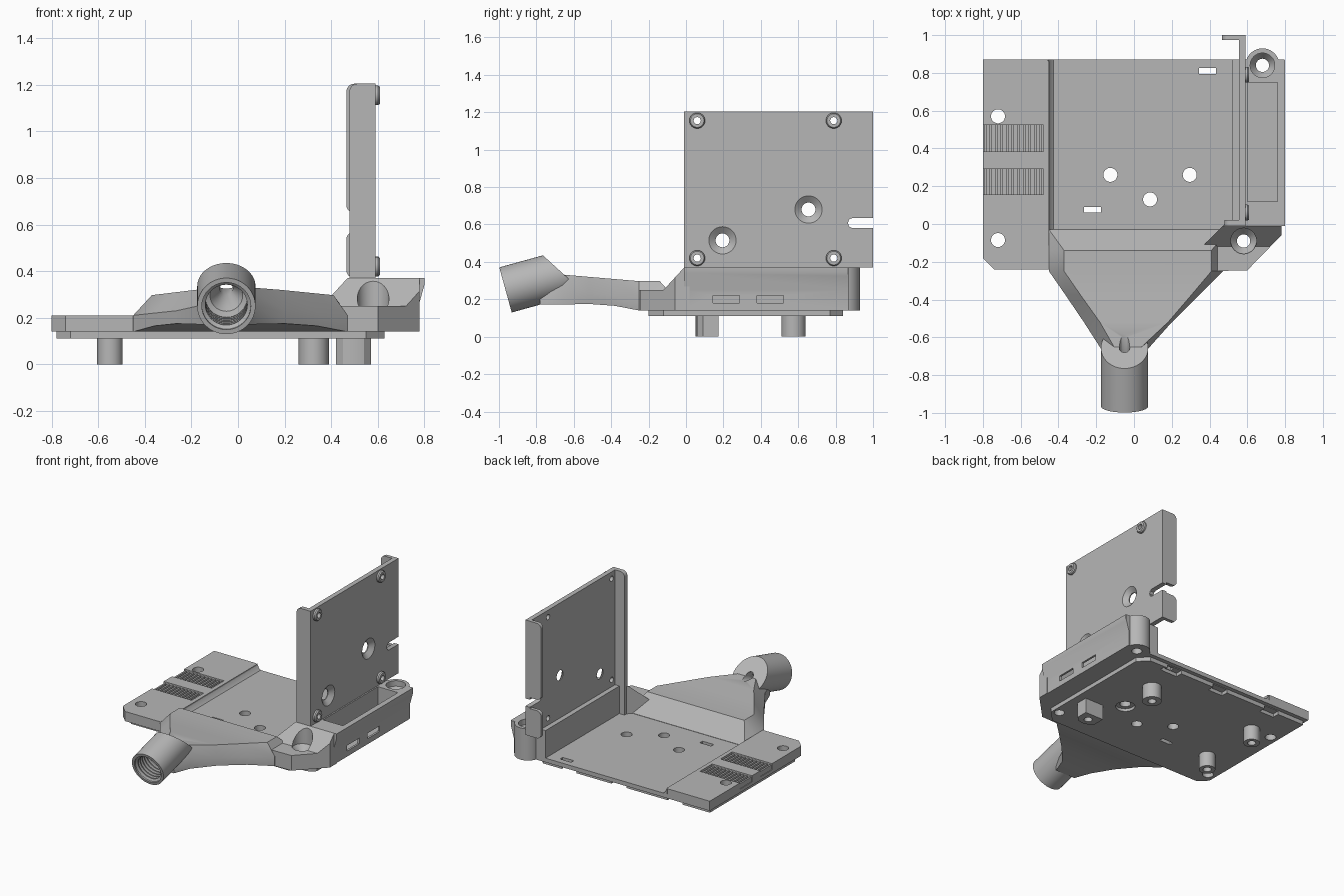
import bpy, bmesh, math
from mathutils import Vector

cube = bpy.data.objects.get("Cube")
if cube:
    bpy.data.objects.remove(cube, do_unlink=True)

grey = bpy.data.materials.new("plain_grey")
grey.use_nodes = True
grey.diffuse_color = (0.47, 0.47, 0.47, 1)
grey.node_tree.nodes["Principled BSDF"].inputs["Base Color"].default_value = grey.diffuse_color
parts = []


def finish(name, bm, helper=False):
    bmesh.ops.recalc_face_normals(bm, faces=bm.faces)
    me = bpy.data.meshes.new(name)
    bm.to_mesh(me)
    bm.free()
    me.materials.append(grey)
    ob = bpy.data.objects.new(name, me)
    bpy.context.collection.objects.link(ob)
    ob.hide_render = helper
    if not helper:
        parts.append(ob)
    return ob


def loft(name, rings, helper=False, plane=None):
    """Skin closed rings of points; plane optionally slices off the outer side."""
    bm = bmesh.new()
    vs = [[bm.verts.new(p) for p in ring] for ring in rings]
    n = len(vs[0])
    for a, b in zip(vs, vs[1:]):
        for i in range(n):
            j = (i + 1) % n
            bm.faces.new((a[i], a[j], b[j], b[i]))
    bm.faces.new(vs[0])
    bm.faces.new(vs[-1][::-1])
    if plane:
        bmesh.ops.bisect_plane(bm, geom=bm.verts[:] + bm.edges[:] + bm.faces[:],
                               plane_co=plane[0], plane_no=plane[1], clear_outer=True)
        bmesh.ops.holes_fill(bm, edges=[e for e in bm.edges if e.is_boundary], sides=0)
    return finish(name, bm, helper)


def prism(name, pts, axis, lo, hi, helper=False, plane=None):
    place = {"x": lambda p, h: (h, p[0], p[1]),
             "y": lambda p, h: (p[0], h, p[1]),
             "z": lambda p, h: (p[0], p[1], h)}[axis]
    return loft(name, [[place(p, h) for p in pts] for h in (lo, hi)], helper, plane)


def box(name, x, y, z, helper=False):
    pts = [(x[0], y[0]), (x[1], y[0]), (x[1], y[1]), (x[0], y[1])]
    return prism(name, pts, "z", z[0], z[1], helper)


def lathe(name, origin, axis, profile, helper=False, plane=None, sides=40):
    """Turn (radius, distance) pairs about an axis."""
    q = Vector(axis).to_track_quat("Z", "Y")
    turn = [2 * math.pi * i / sides for i in range(sides)]
    rings = [[Vector(origin) + q @ Vector((r * math.cos(a), r * math.sin(a), t)) for a in turn]
             for r, t in profile]
    return loft(name, rings, helper, plane)


def cut(targets, cutters):
    for ob in targets:
        for c in cutters:
            m = ob.modifiers.new("cut", "BOOLEAN")
            m.operation, m.solver, m.object = "DIFFERENCE", "EXACT", c
        dg = bpy.context.evaluated_depsgraph_get()
        me = bpy.data.meshes.new_from_object(ob.evaluated_get(dg))
        ob.modifiers.clear()
        ob.data = me
    for c in cutters:
        bpy.data.objects.remove(c, do_unlink=True)


UP, SIDE = (0, 0, 1), (1, 0, 0)

# Base: raised side strip, thin floor, lower plate
strip = prism("side_strip", [(-.8, .87), (-.46, .87), (-.45, .86), (-.45, -.24), (-.74, -.24), (-.8, -.18)],
              "z", .14, .21)
floor = box("floor", (-.46, .54), (-.06, .87), (.14, .17))
lower = prism("lower_plate", [(-.78, .84), (.56, .84), (.63, .77), (.63, -.12), (.55, -.2),
                              (-.72, -.2), (-.78, -.14)], "z", .11, .145)
fillet = prism("strip_fillet", [(-.455, .15), (-.42, .165), (-.44, .18), (-.455, .21)], "y", -.03, .87)

# Front corner with sloped top
corner_plan = [(.4, -.25), (.6, -.245), (.78, -.06), (.78, .02), (.5, .02), (.37, -.11)]
corner = prism("front_corner", corner_plan, "z", .14, .25)
slope = prism("corner_slope", corner_plan, "z", .15, .37,
              plane=((0, -.12, .25), (0, -.12, .11)))

# Side housing with pocket, slots and rear screw boss
housing = prism("side_housing", [(.52, .14), (.775, .14), (.775, .25), (.8, .34), (.8, .37), (.52, .37)],
                "y", -.01, .87)
boss = lathe("rear_boss", (.68, .84, .14), UP, [(.09, 0), (.09, .23)])
cut([housing], [box("pocket", (.6, .76), (.12, .75), (.17, .5), True)]
    + [box("slot", (.7, .9), (y, y + .14), (.18, .22), True) for y in (.145, .38)])
cut([housing], [prism("back_chamfer", [(.77, .9), (.83, .9), (.83, .83)], "z", 0, .5, True)])
cut([housing, boss], [lathe("boss_hole", (.68, .84, 0), UP,
                            [(.035, 0), (.035, .29), (.065, .33), (.065, .5)], True)])
cut([corner, slope, lower], [lathe("corner_hole", (.58, -.09, 0), UP,
                                   [(.035, 0), (.035, .2), (.068, .24), (.068, .5)], True)])

# Holes through the base
floor_holes = [(-.125, .26), (.295, .26), (.085, .13)]
cut([floor, lower], [lathe("hole", (x, y, 0), UP, [(.037, 0), (.037, .4)], True) for x, y in floor_holes]
    + [box("slit", (x - .045, x + .045), (y - .015, y + .015), (0, .4), True)
       for x, y in ((.39, .81), (-.22, .075))])
cut([strip, lower], [lathe("hole", (-.72, y, 0), UP, [(.037, 0), (.037, .4)], True) for y in (.57, -.085)])
cut([lower], [lathe("counterbore", (.295, .26, 0), UP, [(.065, 0), (.065, .13)], True)]
    + [box("notch", (x - .06, x + .06), (.79, .9), (0, .135), True) for x in (-.5, -.05, .35)])

# Toothed belt clamps in the strip
clamps = [(.155, .29), (.385, .525)]
cut([strip], [box("belt_pocket", (-.9, -.48), y, (.165, .4), True) for y in clamps])
for y in clamps:
    for i in range(11):
        x = -.795 + i * .0295
        box("belt_tooth", (x, x + .013), y, (.16, .2))

# Feet under the plate
feet = [lathe("round_foot", (-.55, y, 0), UP, [(.055, 0), (.055, .12)]) for y in (.11, .575)]
feet.append(lathe("large_foot", (.325, .575, 0), UP, [(.065, 0), (.065, .12)]))
feet.append(prism("block_foot", [(.42, .175), (.42, .09), (.45, .06), (.495, .05),
                                 (.54, .06), (.57, .09), (.57, .175)], "z", 0, .12))
cut(feet, [lathe("foot_hole", (x, y, -.1), UP, [(.028, 0), (.028, .19)], True)
           for x, y in ((-.55, .11), (-.55, .575), (.325, .575), (.495, .11))])

# Upright panel with folded edges
panel = prism("upright_panel", [(-.01, .15), (.87, .15), (.87, .37), (1, .37), (1, 1.205), (.01, 1.205), (-.01, 1.185)],
              "x", .555, .59)


def flange(name, x, z0, z1, y0, y1, r0, r1):
    pts = [(.59, z0)]
    for z, r, s, ks in ((z0, r0, 1, range(7)), (z1, r1, -1, range(6, -1, -1))):
        for k in ks:
            a = k * math.pi / 12
            pts.append((x + r * (1 - math.sin(a)), z + s * r * (1 - math.cos(a))))
    prism(name, pts + [(.59, z1)], "y", y0, y1)


flange("front_flange", .478, .15, 1.205, -.01, .022, .002, .035)
flange("rear_flange_low", .465, .37, .57, .975, 1, .035, .035)
flange("rear_flange_high", .465, .65, 1.205, .975, 1, .035, .035)
studs = [lathe("panel_stud", (.58, y, z), SIDE, [(.042, 0), (.042, .022), (.036, .03)])
         for y in (.06, .79) for z in (.42, 1.155)]
cut([panel] + studs, [lathe("stud_hole", (.5, y, z), SIDE, [(.019, 0), (.019, .2)], True)
                      for y in (.06, .79) for z in (.42, 1.155)])
cut([panel], [lathe("panel_hole", (.5, y, z), SIDE, [(.037, 0), (.037, .062), (.073, .09), (.073, .12)], True)
              for y, z in ((.195, .515), (.655, .68))]
    + [prism("cable_notch", [(1.1, .58), (1.1, .635), (.89, .635), (.873, .627), (.865, .608),
                             (.873, .588), (.89, .58)], "x", .4, .7, True)])

# Tapering neck: y, left, right, top left, top right, bottom, shoulder, top
neck_sections = [(-.03, -.45, .5, -.45, .5, .14, .16, .172),
                 (-.14, -.45, .47, -.37, .41, .14, .21, .297),
                 (-.25, -.45, .47, -.37, .41, .14, .21, .297),
                 (-.38, -.36, .34, -.28, .3, .165, .22, .308),
                 (-.52, -.265, .2, -.18, .18, .175, .23, .32),
                 (-.66, -.175, .075, -.1, .03, .172, .25, .332),
                 (-.78, -.13, .03, -.11, .01, .172, .23, .27)]
neck = loft("neck", [[(l, y, b), (r, y, b), (r, y, m), (tr, y, t), (tl, y, t), (l, y, m)]
                     for y, l, r, tl, tr, b, m, t in neck_sections])

# Angled threaded socket
end, axis = (-.05, -.965, .25), (0, .964, .266)
socket = lathe("socket", end, axis, [(.125, 0), (.125, .45)], sides=64,
               plane=((0, -.765, .435), (0, .674, .738)))
thread = [(.105, -.05), (.105, .01)]
for i in range(6):
    thread += [(.09, .02 + i * .024), (.09, .026 + i * .024), (.105, .036 + i * .024)]
thread += [(.07, .17), (.055, .2), (.028, .28), (.028, .5)]
cut([socket], [lathe("thread_bore", end, axis, thread, True)])
cut([neck], [lathe("neck_bore", end, axis, thread, True)])

# Smooth the round surfaces, keep edges crisp
bpy.ops.object.select_all(action="DESELECT")
for ob in parts:
    ob.select_set(True)
bpy.context.view_layer.objects.active = parts[0]
bpy.ops.object.shade_smooth_by_angle(angle=math.radians(30))
